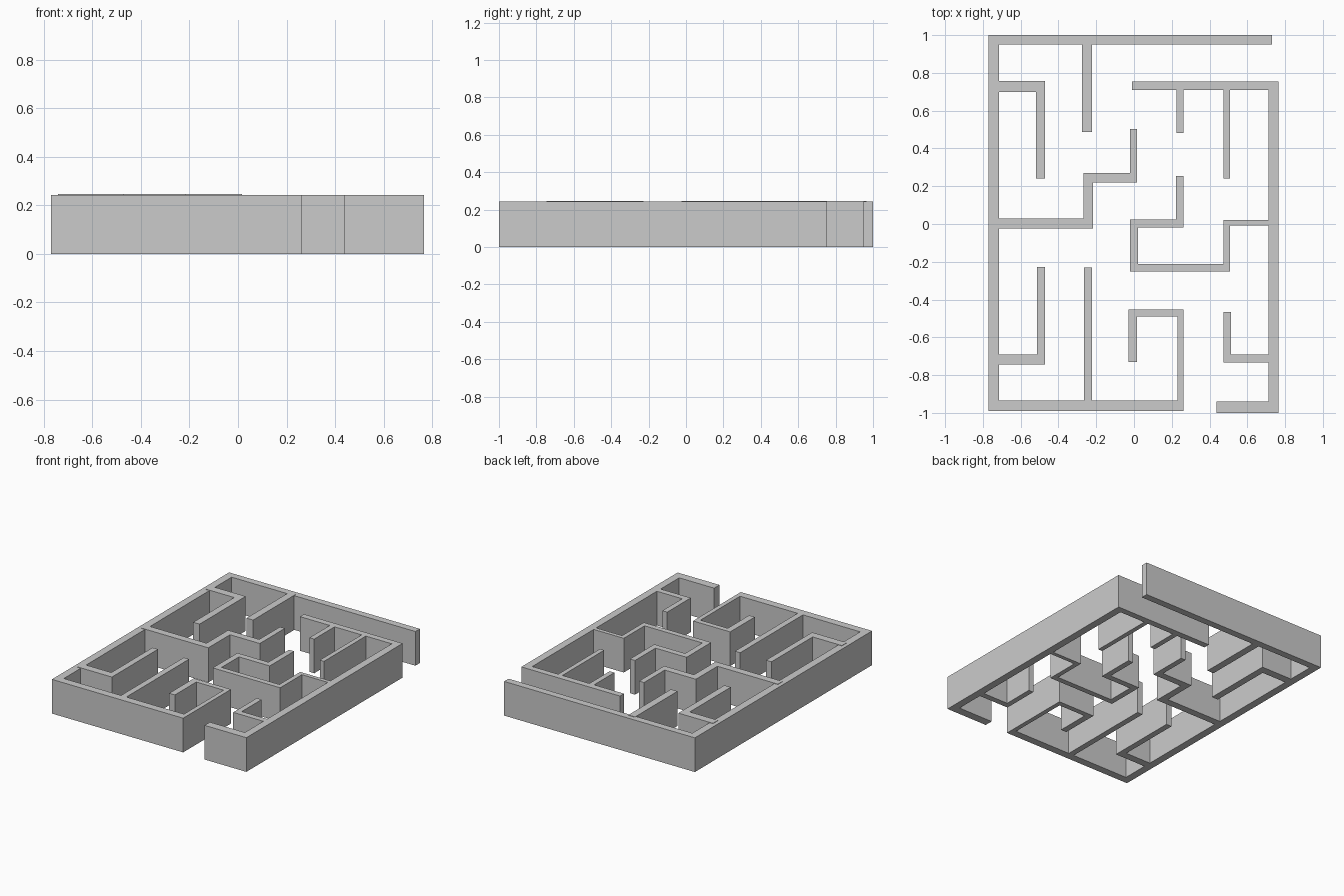
import bpy, bmesh

H = 0.243        # wall height
TALL = 0.246     # inner walls on the left stand slightly proud


def walls(name, rects, top=H):
    """Merge overlapping plan rectangles (x0, x1, y0, y1) into one clean solid."""
    xs = sorted({v for r in rects for v in r[:2]})
    ys = sorted({v for r in rects for v in r[2:]})
    bm = bmesh.new()
    verts = {}

    def vert(i, j):
        if (i, j) not in verts:
            verts[i, j] = bm.verts.new((xs[i], ys[j], 0))
        return verts[i, j]

    for i in range(len(xs) - 1):
        for j in range(len(ys) - 1):
            cx, cy = (xs[i] + xs[i + 1]) / 2, (ys[j] + ys[j + 1]) / 2
            if any(a < cx < b and c < cy < d for a, b, c, d in rects):
                bm.faces.new([vert(i, j), vert(i + 1, j),
                              vert(i + 1, j + 1), vert(i, j + 1)])
    ext = bmesh.ops.extrude_face_region(bm, geom=bm.faces[:], use_keep_orig=True)
    for v in ext["geom"]:
        if isinstance(v, bmesh.types.BMVert):
            v.co.z = top
    bmesh.ops.dissolve_limit(bm, angle_limit=0.01, verts=bm.verts[:], edges=bm.edges[:])
    bmesh.ops.recalc_face_normals(bm, faces=bm.faces[:])
    me = bpy.data.meshes.new(name)
    bm.to_mesh(me)
    bm.free()
    ob = bpy.data.objects.new(name, me)
    bpy.context.collection.objects.link(ob)
    return ob


# Left outer frame with the spiral at its lower end and the bottom spur
walls("left_outer_wall", [
    (-0.77, -0.715, -0.99, 1.0),
    (-0.77, 0.73, 0.95, 1.0),
    (-0.77, 0.262, -0.99, -0.935),
    (-0.265, -0.223, -0.96, -0.23),
    (0.23, 0.262, -0.99, -0.453),
    (-0.03, 0.262, -0.49, -0.453),
    (-0.03, 0.015, -0.73, -0.453),
])

# Inner walls let into the left frame
walls("upper_left_hook", [(-0.742, -0.47, 0.70, 0.757),
                          (-0.52, -0.47, 0.24, 0.757)], TALL)
walls("lower_left_hook", [(-0.742, -0.47, -0.745, -0.69),
                          (-0.513, -0.47, -0.745, -0.227)], TALL)
walls("top_spur", [(-0.275, -0.223, 0.488, 0.965)], TALL)
walls("stepped_wall", [(-0.742, -0.217, -0.024, 0.028),
                       (-0.267, -0.217, -0.024, 0.27),
                       (-0.267, 0.017, 0.22, 0.27),
                       (-0.022, 0.017, 0.22, 0.502)], TALL)

# Right outer frame with its two hanging spurs, winding wall and lower hook
walls("right_outer_wall", [
    (0.712, 0.766, -1.0, 0.755),
    (-0.01, 0.766, 0.71, 0.755),
    (0.437, 0.766, -1.0, -0.94),
    (0.225, 0.262, 0.482, 0.73),
    (0.475, 0.508, 0.24, 0.73),
    (0.475, 0.73, -0.008, 0.02),
    (0.475, 0.508, -0.252, 0.02),
    (-0.022, 0.508, -0.252, -0.213),
    (-0.022, 0.02, -0.252, 0.025),
    (-0.022, 0.262, -0.018, 0.025),
    (0.222, 0.262, -0.018, 0.255),
    (0.475, 0.73, -0.732, -0.69),
    (0.475, 0.513, -0.732, -0.467),
])
